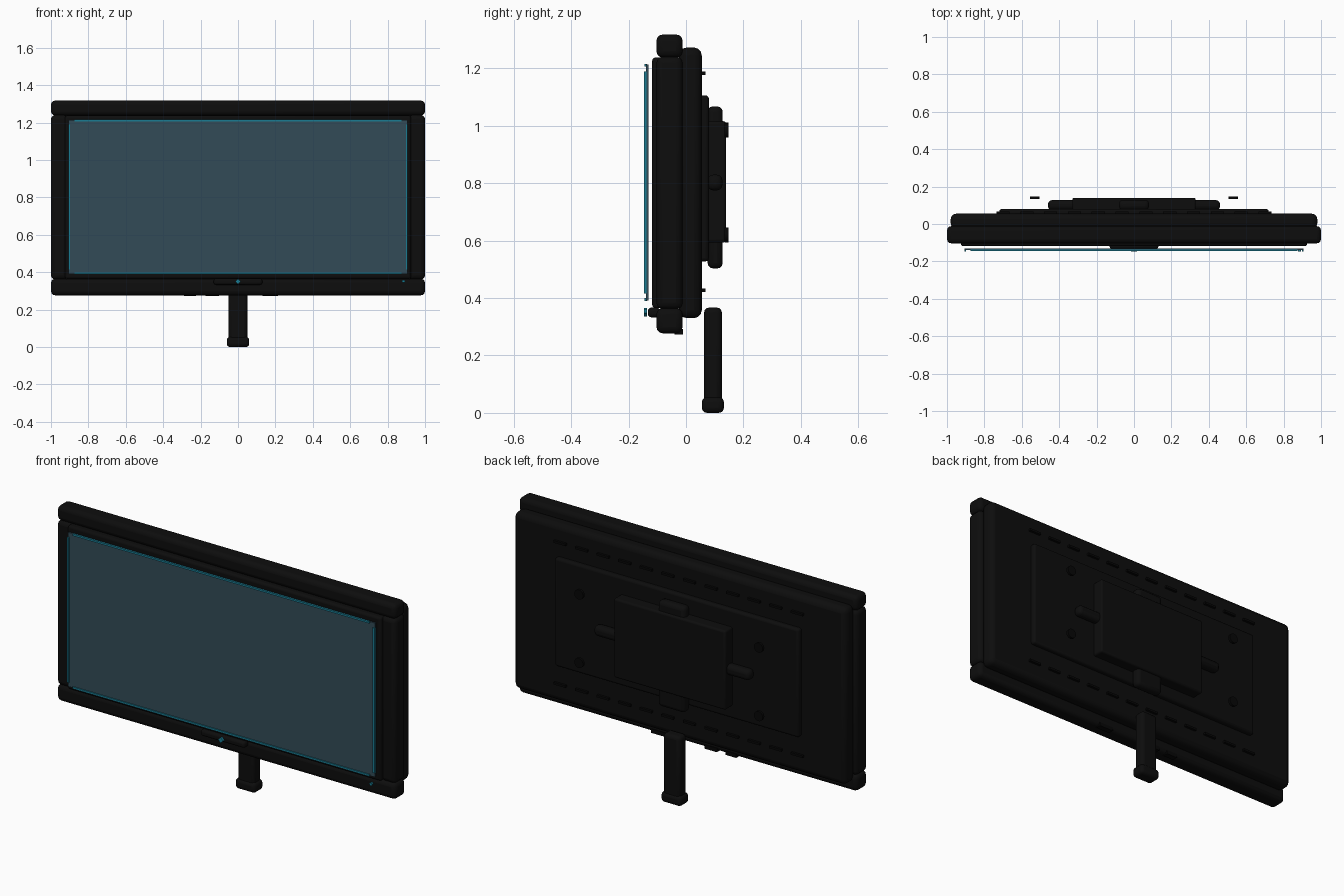
import bpy
import math

cube = bpy.data.objects.get("Cube")
if cube:
    bpy.data.objects.remove(cube, do_unlink=True)


def material(name, rgb):
    m = bpy.data.materials.new(name)
    m.use_nodes = True
    m.diffuse_color = (*rgb, 1)
    m.node_tree.nodes["Principled BSDF"].inputs["Base Color"].default_value = (*rgb, 1)
    return m


BLACK = material("casing black", (0.004, 0.004, 0.004))
DARK = material("detail black", (0.002, 0.002, 0.002))
GLASS = material("slate glass", (0.032, 0.07, 0.095))
CYAN = material("cyan glow", (0.01, 0.2, 0.29))


def finish(obj, name, mat, bevel):
    obj.name = name
    obj.data.materials.append(mat)
    if bevel:
        mod = obj.modifiers.new("rounding", "BEVEL")
        mod.width = bevel
        mod.segments = 3
    bpy.ops.object.shade_smooth_by_angle(angle=math.radians(35))
    return obj


def box(name, x, y, z, mat=BLACK, bevel=0.0):
    """Rounded box from (min, max) pairs on each axis."""
    spans = (x, y, z)
    bpy.ops.mesh.primitive_cube_add(size=1, location=[(a + b) / 2 for a, b in spans])
    obj = bpy.context.object
    obj.scale = [b - a for a, b in spans]
    bpy.ops.object.transform_apply(location=False, rotation=False, scale=True)
    return finish(obj, name, mat, bevel)


def disc(name, x, y, z, radius, depth, sides, mat):
    """Short cylinder facing front and back."""
    bpy.ops.mesh.primitive_cylinder_add(vertices=sides, radius=radius, depth=depth,
                                        location=(x, y, z), rotation=(math.pi / 2, 0, 0))
    return finish(bpy.context.object, name, mat, 0)


def span(half):
    return (-half, half)


# Frame bars around the display
bar_y = (-0.103, -0.012)
box("top_bar", span(1), bar_y, (1.238, 1.318), bevel=0.022)
box("bottom_bar", span(1), bar_y, (0.277, 0.365), bevel=0.022)
for side, s in (("left", 1), ("right", -1)):
    box(side + "_bar", sorted((s * 0.91, s)), bar_y, (0.362, 1.241), bevel=0.022)

# Front bezel and rear shell
box("front_bezel", span(0.925), (-0.118, -0.03), (0.365, 1.238), bevel=0.012)
box("rear_shell", span(0.98), (-0.025, 0.055), (0.33, 1.273), bevel=0.028)

# Screen pane with glowing edge strips
box("screen", span(0.905), (-0.139, -0.13), (0.392, 1.214), GLASS)
for name, z in (("top", 1.211), ("bottom", 0.395)):
    box(name + "_glow", span(0.875), (-0.145, -0.136), (z - 0.005, z + 0.005), CYAN)
for side, s in (("left", 1), ("right", -1)):
    box(side + "_glow", (s * 0.902 - 0.005, s * 0.902 + 0.005), (-0.147, -0.138),
        (0.416, 1.19), CYAN)

# Chin sensor, badge gem and power light
box("chin_sensor", span(0.13), (-0.133, -0.09), (0.333, 0.367), bevel=0.012)
disc("chin_gem", 0, -0.141, 0.35, 0.015, 0.012, 4, CYAN)
disc("power_light", 0.885, -0.141, 0.352, 0.008, 0.012, 12, CYAN)

# Stacked rear mount
box("rear_plate", span(0.72), (0.04, 0.08), (0.528, 1.106), bevel=0.012)
box("mount_box", span(0.33), (0.07, 0.14), (0.594, 1.016), bevel=0.01)
box("mount_upright", span(0.08), (0.075, 0.128), (0.503, 1.068), bevel=0.02)
box("mount_crossbar", span(0.46), (0.075, 0.127), (0.775, 0.83), bevel=0.02)
for x in (-0.53, 0.53):
    for z in (0.62, 0.985):
        disc("mount_bolt", x, 0.141, z, 0.026, 0.014, 16, DARK)

# Rows of rear vent slots
for z in (0.427, 1.183):
    for i in range(12):
        x = -0.7 + i * 1.4 / 11
        box("vent_slot", (x - 0.035, x + 0.035), (0.05, 0.068), (z - 0.006, z + 0.006), DARK)

# Ports under the bottom bar
for x, half in ((-0.257, 0.032), (-0.138, 0.037), (0.172, 0.042)):
    box("port", (x - half, x + half), (-0.04, -0.01), (0.273, 0.293), DARK)

# Stand
box("stand_post", span(0.05), (0.063, 0.125), (0.02, 0.367), bevel=0.018)
box("stand_foot", span(0.06), (0.055, 0.132), (0, 0.055), bevel=0.018)
